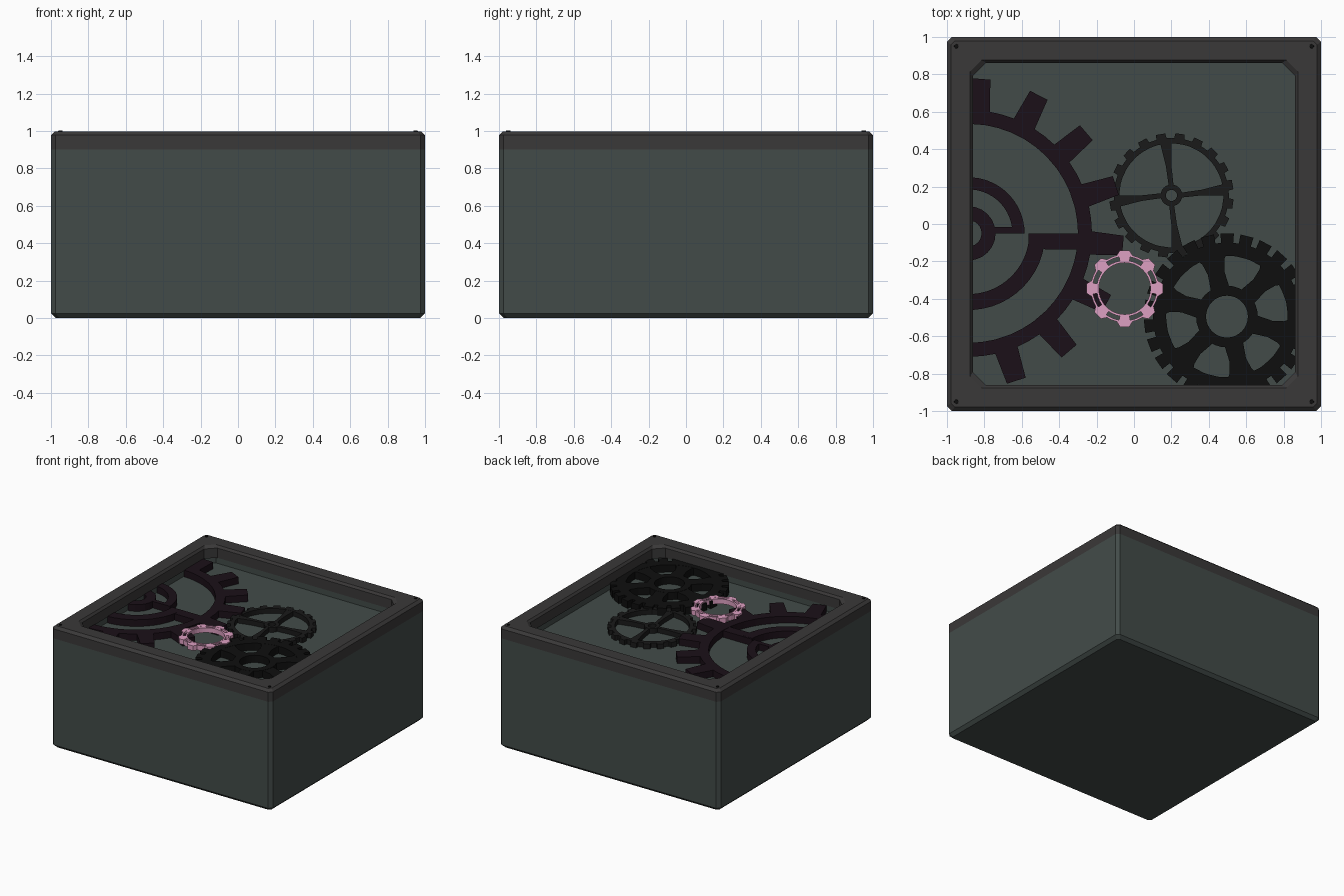
import bpy, bmesh
from math import sin, cos, pi, radians
from mathutils import Vector

if "Cube" in bpy.data.objects:
    bpy.data.objects.remove(bpy.data.objects["Cube"])


def material(name, rgb):
    m = bpy.data.materials.new(name)
    m.diffuse_color = (*rgb, 1)
    m.use_nodes = True
    m.node_tree.nodes["Principled BSDF"].inputs["Base Color"].default_value = m.diffuse_color
    return m


GREEN = material("dark_green", (0.055, 0.071, 0.066))
CHARCOAL = material("charcoal", (0.042, 0.040, 0.040))
PLUM = material("plum_black", (0.011, 0.005, 0.009))
BLACK = material("black", (0.0045, 0.0045, 0.0045))
IRON = material("iron", (0.010, 0.010, 0.010))
PINK = material("pink", (0.73, 0.35, 0.54))


def finish(bm, name, mat, loc=(0, 0, 0)):
    bmesh.ops.recalc_face_normals(bm, faces=bm.faces)
    me = bpy.data.meshes.new(name)
    bm.to_mesh(me)
    bm.free()
    me.materials.append(mat)
    ob = bpy.data.objects.new(name, me)
    ob.location = loc
    bpy.context.collection.objects.link(ob)
    return ob


def octagon(bm, h, c, z):
    """Square loop of half-width h with corners cut by c."""
    k = h - c
    pts = [(h, -k), (h, k), (k, h), (-k, h), (-h, k), (-h, -k), (-k, -h), (k, -h)]
    return [bm.verts.new((x, y, z)) for x, y in pts]


def loft(name, mat, sections, ring=False):
    bm = bmesh.new()
    loops = [octagon(bm, *s) for s in sections]
    pairs = list(zip(loops, loops[1:]))
    if ring:
        pairs.append((loops[-1], loops[0]))
    else:
        bm.faces.new(loops[0])
        bm.faces.new(loops[-1])
    for a, b in pairs:
        for i in range(8):
            j = (i + 1) % 8
            bm.faces.new((a[i], a[j], b[j], b[i]))
    return finish(bm, name, mat)


def band(bm, pts, z0, z1, closed=True):
    """Flat ring or arc from (angle, inner radius, outer radius) points."""
    cols = []
    for a, ri, ro in pts:
        c, s = cos(a), sin(a)
        cols.append([bm.verts.new((r * c, r * s, z))
                     for r, z in ((ri, z0), (ro, z0), (ro, z1), (ri, z1))])
    n = len(cols)
    for i in range(n if closed else n - 1):
        a, b = cols[i], cols[(i + 1) % n]
        for k in range(4):
            m = (k + 1) % 4
            bm.faces.new((a[k], a[m], b[m], b[k]))
    if not closed:
        bm.faces.new(cols[0])
        bm.faces.new(cols[-1])


def arc(bm, ri, ro, z0, z1, a0=0, a1=360, n=24):
    closed = a1 - a0 >= 360
    band(bm, [(radians(a0 + (a1 - a0) * i / n), ri, ro)
              for i in range(n if closed else n + 1)], z0, z1, closed)


def toothed(bm, ri, root, tip, n, w_root, w_tip, offset, z0, z1):
    """Rim with n teeth; widths are measured along the arc."""
    pts = []
    for i in range(n):
        a = radians(offset) + 2 * pi * i / n
        hr, ht = w_root / root / 2, w_tip / tip / 2
        pts += [(a - hr, ri, root), (a - ht - 1e-4, ri, tip), (a + ht + 1e-4, ri, tip),
                (a + hr + 2e-4, ri, root), (a + pi / n, ri, root)]
        if ht >= hr:
            pts[-4] = (a - hr + 1e-4, ri, tip)
            pts[-3] = (a + hr - 1e-4, ri, tip)
    band(bm, pts, z0, z1)


def spoke(bm, angle, section, z0, z1):
    """Arm from (radius, low side, high side) points."""
    d = Vector((cos(radians(angle)), sin(radians(angle)), 0))
    t = Vector((-d.y, d.x, 0))
    outline = [d * r + t * lo for r, lo, hi in section]
    outline += [d * r + t * hi for r, lo, hi in reversed(section)]
    low = [bm.verts.new(p + Vector((0, 0, z0))) for p in outline]
    top = [bm.verts.new(p + Vector((0, 0, z1))) for p in outline]
    bm.faces.new(low)
    bm.faces.new(top)
    for i in range(len(low)):
        j = (i + 1) % len(low)
        bm.faces.new((low[i], low[j], top[j], top[i]))


def clip(bm, co, no):
    bmesh.ops.bisect_plane(bm, geom=bm.verts[:] + bm.edges[:] + bm.faces[:],
                           plane_co=co, plane_no=no, clear_outer=True)


# Box body with shallow recess
FLOOR = 0.85
loft("box_body", GREEN, [(0.975, 0.02, 0), (1, 0.025, 0.025), (1, 0.025, 0.9),
                         (0.87, 0.06, 0.9), (0.87, 0.06, FLOOR)])

# Rim frame around the opening
loft("top_frame", CHARCOAL, [(1, 0.025, 0.9), (1, 0.025, 0.978), (0.978, 0.02, 0.998),
                             (0.876, 0.06, 0.998), (0.862, 0.07, 0.98), (0.862, 0.07, 0.9)], True)

# Corner rivets
for i, (sx, sy) in enumerate(((-1, -1), (1, -1), (1, 1), (-1, 1))):
    bm = bmesh.new()
    bmesh.ops.create_cone(bm, cap_ends=True, segments=10, radius1=0.014, radius2=0.011, depth=0.02)
    finish(bm, f"rivet_{i + 1}", BLACK, (sx * 0.95, sy * 0.95, 0.993))

# Large gear, cut off by the left wall
Z = FLOOR - 0.005
bm = bmesh.new()
toothed(bm, 0.585, 0.66, 0.83, 16, 0.125, 0.105, -4.5, Z, 0.905)
arc(bm, 0.07, 0.145, Z, 0.905)
arc(bm, 0.235, 0.30, Z, 0.905, 0, 100, 14)
arc(bm, 0.325, 0.41, Z, 0.905, -100, -2, 14)
spoke(bm, 0, [(0.13, 0, 0.035), (0.30, 0, 0.035)], Z, 0.904)
spoke(bm, 0, [(0.32, -0.04, 0), (0.41, -0.085, 0), (0.60, -0.085, 0)], Z, 0.904)
clip(bm, (0.018, 0, 0), (-1, 0, 0))
finish(bm, "large_gear", PLUM, (-0.885, -0.05, 0))

# Black gear with six flared spokes
bm = bmesh.new()
toothed(bm, 0.325, 0.395, 0.445, 26, 0.065, 0.072, 76, Z, 0.91)
arc(bm, 0.112, 0.165, Z, 0.91, n=32)
for k in range(6):
    spoke(bm, 44 + 60 * k, [(0.155, -0.05, 0.05), (0.24, -0.045, 0.045),
                            (0.30, -0.06, 0.06), (0.335, -0.085, 0.085)], Z, 0.909)
clip(bm, (0.368, 0, 0), (1, 0, 0))
clip(bm, (0, -0.37, 0), (0, -1, 0))
finish(bm, "black_gear", BLACK, (0.497, -0.495, 0))

# Slim gear with four tapered spokes
bm = bmesh.new()
toothed(bm, 0.278, 0.307, 0.333, 20, 0.055, 0.05, 10, Z, 0.89)
arc(bm, 0.03, 0.058, Z, 0.89)
for k in range(4):
    spoke(bm, 90 * k, [(0.05, -0.012, 0.014), (0.16, 0, 0.03), (0.285, 0.0, 0.062)], Z, 0.889)
finish(bm, "slim_gear", IRON, (0.2, 0.153, 0))

# Pink slotted ring gear resting on top
bm = bmesh.new()
toothed(bm, 0.171, 0.182, 0.206, 8, 0.085, 0.05, 0, 0.88, 0.92)
arc(bm, 0.138, 0.150, 0.88, 0.92, n=40)
for k in range(8):
    arc(bm, 0.148, 0.174, 0.88, 0.919, 45 * k - 10, 45 * k + 10, 4)
finish(bm, "pink_ring_gear", PINK, (-0.05, -0.345, 0))
